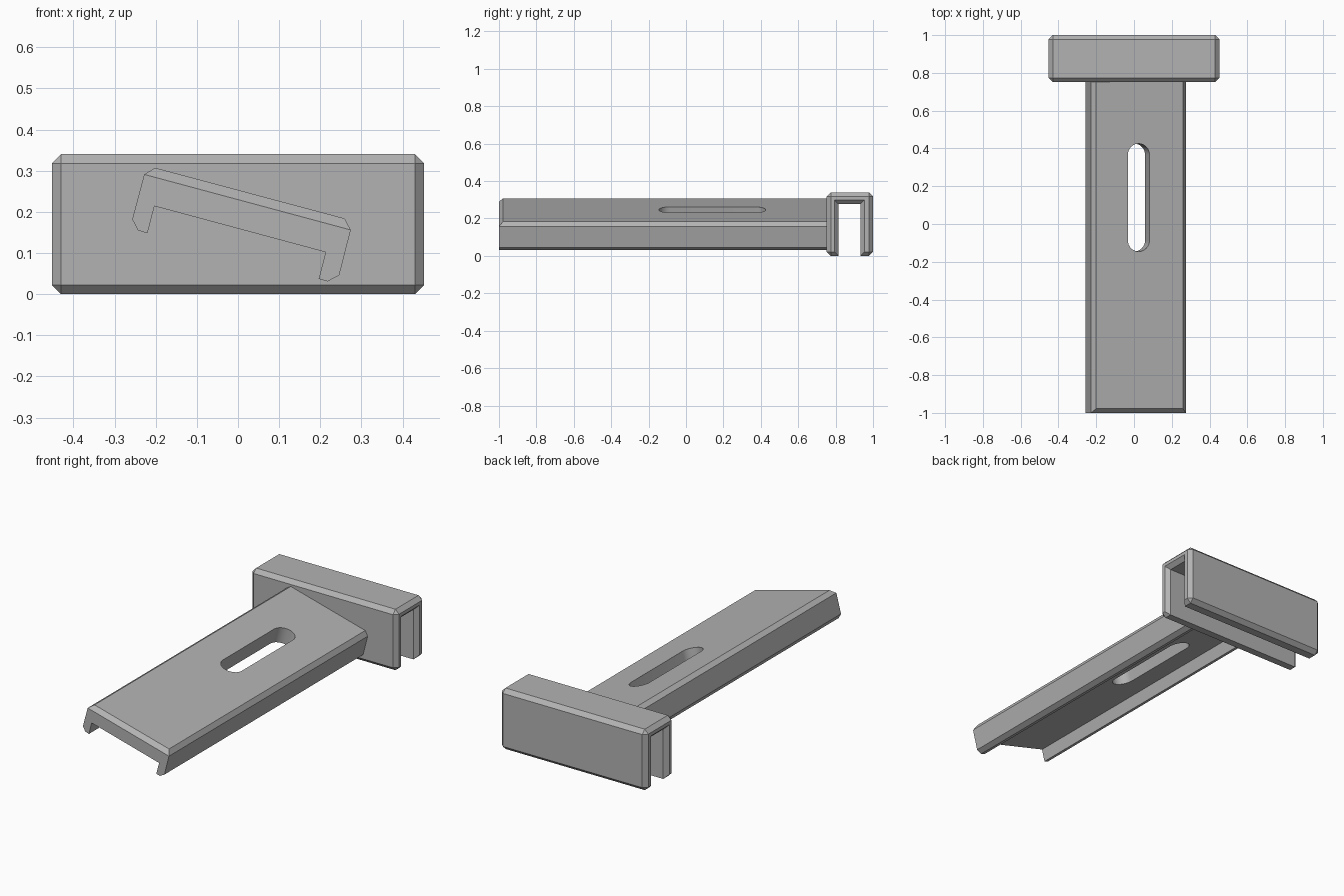
import bpy, bmesh
from math import radians, sin, cos, pi
from mathutils import Matrix

if "Cube" in bpy.data.objects:
    bpy.data.objects.remove(bpy.data.objects["Cube"])

grey = bpy.data.materials.new("plain grey")
grey.use_nodes = True
colour = (0.45, 0.45, 0.45, 1)
grey.diffuse_color = colour
grey.node_tree.nodes["Principled BSDF"].inputs["Base Color"].default_value = colour


def loft(name, sections):
    """Skin equal-length closed loops and cap both ends."""
    bm = bmesh.new()
    rings = [[bm.verts.new(p) for p in s] for s in sections]
    for a, b in zip(rings, rings[1:]):
        for i in range(len(a)):
            j = (i + 1) % len(a)
            bm.faces.new((a[i], a[j], b[j], b[i]))
    bm.faces.new(rings[0])
    bm.faces.new(rings[-1])
    bmesh.ops.remove_doubles(bm, verts=bm.verts, dist=0.0005)
    bmesh.ops.recalc_face_normals(bm, faces=bm.faces)
    mesh = bpy.data.meshes.new(name)
    bm.to_mesh(mesh)
    bm.free()
    mesh.materials.append(grey)
    obj = bpy.data.objects.new(name, mesh)
    bpy.context.collection.objects.link(obj)
    return obj


# Clip: U channel (y, z) with chamfered outside and flared ends
y0, y1, top, c = 0.752, 1.0, 0.34, 0.022
in0, in1, roof = 0.815, 0.932, 0.277
body = [(y0, c), (y0, top - c), (y0 + c, top), (y1 - c, top), (y1, top - c), (y1, c),
        (y1 - c, 0), (in1, 0), (in1, roof), (in0, roof), (in0, 0), (y0 + c, 0)]
a, b, t = y0 + c, y1 - c, top - c
end = [(a, c), (a, t), (a, t), (b, t), (b, t), (b, c),
       (b, c), (in1 + c, c), (in1 + c, roof + c), (in0 - c, roof + c), (in0 - c, c), (a, c)]
half = 0.452
loft("clip", [[(x, y, z) for y, z in prof] for x, prof in
              ((-half, end), (c - half, body), (half - c, body), (half, end))])

# Arm: tilted shallow channel (x, z), front top edge chamfered
arm_prof = [(-0.228, 0.291), (-0.201, 0.307), (0.259, 0.184), (0.274, 0.156),
            (0.246, 0.046), (0.218, 0.031), (0.196, 0.037), (0.213, 0.102),
            (-0.203, 0.214), (-0.220, 0.148), (-0.243, 0.155), (-0.257, 0.182)]
front_prof = [arm_prof[0], arm_prof[0], arm_prof[3]] + arm_prof[3:]
arm = loft("arm", [[(x, y, z) for x, z in prof] for y, prof in
                   ((-1, front_prof), (c - 1, arm_prof), (y0 + 0.02, arm_prof))])

# Rounded slot cut square to the tilted plate
radius, straight, steps = 0.0595, 0.226, 16
outline = []
for side in (1, -1):
    for i in range(steps + 1):
        ang = pi * i / steps
        outline.append((side * radius * cos(ang), side * (straight + radius * sin(ang))))
cutter = loft("slot_cutter", [[(x, y, z) for x, y in outline] for z in (-0.2, 0.1)])
cutter.data.transform(Matrix.Translation((0.0245, 0.14, 0.246)) @ Matrix.Rotation(radians(15), 4, "Y"))
cutter.hide_render = True
cut = arm.modifiers.new("slot", "BOOLEAN")
cut.operation = "DIFFERENCE"
cut.solver = "EXACT"
cut.object = cutter
bpy.context.view_layer.objects.active = arm
arm.select_set(True)
bpy.ops.object.modifier_apply(modifier=cut.name)
bpy.data.objects.remove(cutter)
bpy.ops.object.shade_smooth_by_angle(angle=radians(20))
